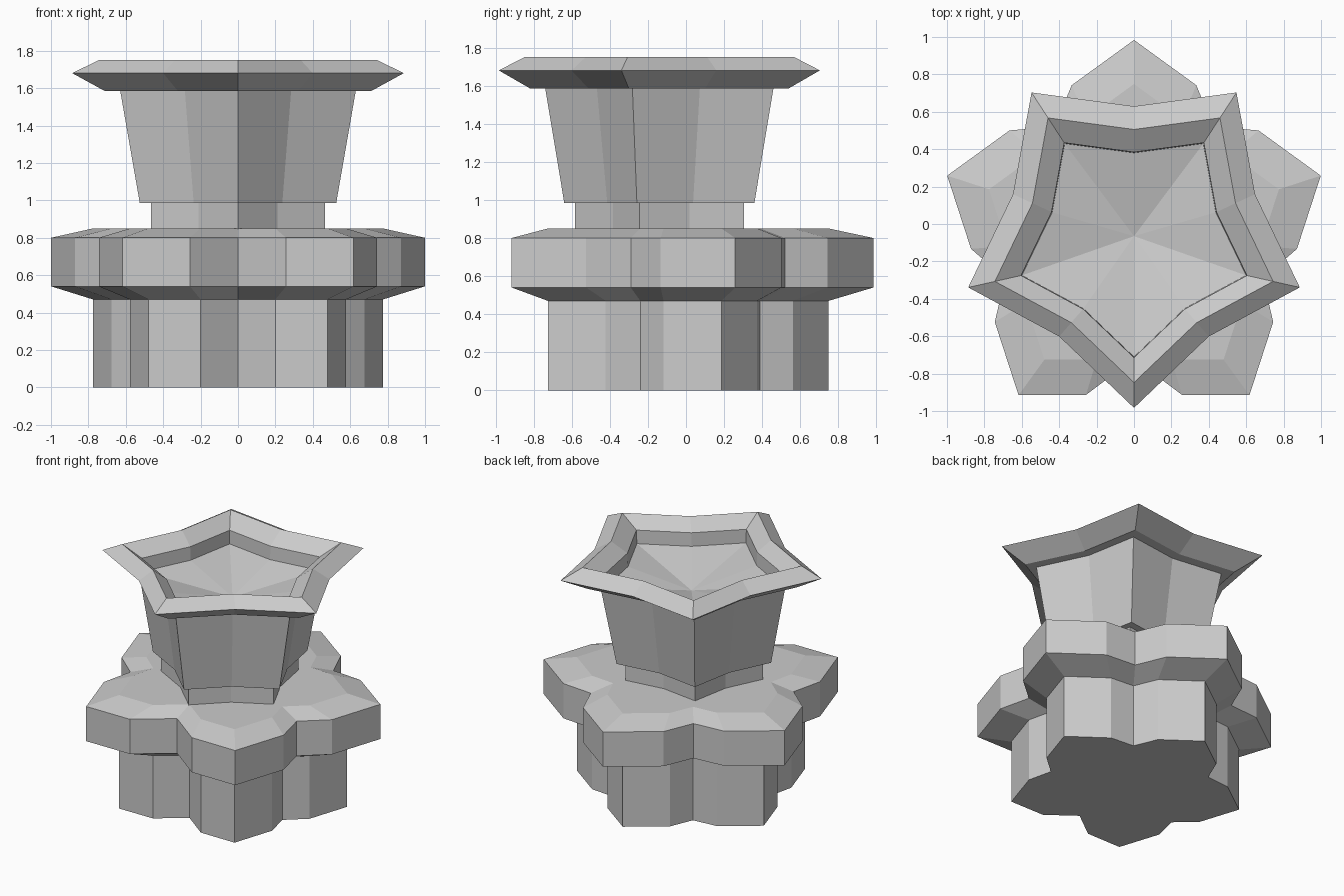
import bpy, bmesh
from math import cos, sin, radians

if "Cube" in bpy.data.objects:
    bpy.data.objects.remove(bpy.data.objects["Cube"])


def loft(name, rings, apex=None):
    """Skin a stack of matching outlines; close the ends with caps or a fan."""
    bm = bmesh.new()
    loops = [[bm.verts.new(p) for p in ring] for ring in rings]
    n = len(loops[0])
    for a, b in zip(loops, loops[1:]):
        for i in range(n):
            j = (i + 1) % n
            bm.faces.new((a[i], a[j], b[j], b[i]))
    bm.faces.new(loops[0][::-1])
    if apex:
        tip = bm.verts.new(apex)
        for i in range(n):
            bm.faces.new((loops[-1][i], loops[-1][(i + 1) % n], tip))
    else:
        bm.faces.new(loops[-1])
    bmesh.ops.recalc_face_normals(bm, faces=bm.faces[:])
    mesh = bpy.data.meshes.new(name)
    bm.to_mesh(mesh)
    bm.free()
    obj = bpy.data.objects.new(name, mesh)
    bpy.context.collection.objects.link(obj)
    return obj


# Five-petal outline: right half from the front notch to the back tip, mirrored
FLOWER_Y = -0.066


def petal_outline():
    half = [(0.257, -0.848)]
    for a in (-54, 18, 90):
        c, s = cos(radians(a)), sin(radians(a))
        pts = [(0.808, -0.333), (1.05, 0), (0.808, 0.333)]
        if a == -54:
            pts = pts[1:]           # front corner is pulled sideways
        if a == 90:
            pts = pts[:1]
        half += [(u * c - v * s, u * s + v * c) for u, v in pts]
        if a < 90:                  # notch between petals
            half.append((0.725 * cos(radians(a + 36)), 0.725 * sin(radians(a + 36))))
    left = [(-x, y) for x, y in reversed(half)]
    return [(0, -0.655)] + half + [(0, 1.05)] + left


FLOWER = petal_outline()


def flower(scale, z):
    return [(x * scale, FLOWER_Y + y * scale, z) for x, y in FLOWER]


def star(r, z):
    """Shallow five-point star, scaled about its bounding-box centre."""
    cy = -0.14 + 0.0955 * r
    out = []
    for i in range(10):
        a = radians(-90 + 36 * i)
        q = r if i % 2 == 0 else r * 0.73
        out.append((q * cos(a), cy + q * sin(a), z))
    return out


# Petal-shaped base with a wider bevelled collar
loft("petal_base", [flower(s, z) for s, z in
                    ((0.776, 0), (0.776, 0.47), (1, 0.54), (1, 0.80), (0.776, 0.85))])

# Star-shaped neck
loft("star_neck", [star(0.49, 0.84), star(0.49, 0.985)])

# Flared cup, pointed rim and sunken faceted bowl
loft("star_cup", [star(r, z) for r, z in
                  ((0.552, 0.985), (0.662, 1.585), (0.75, 1.585), (0.932, 1.68),
                   (0.782, 1.75), (0.635, 1.67), (0.63, 1.57))],
     apex=(0, -0.065, 1.46))
